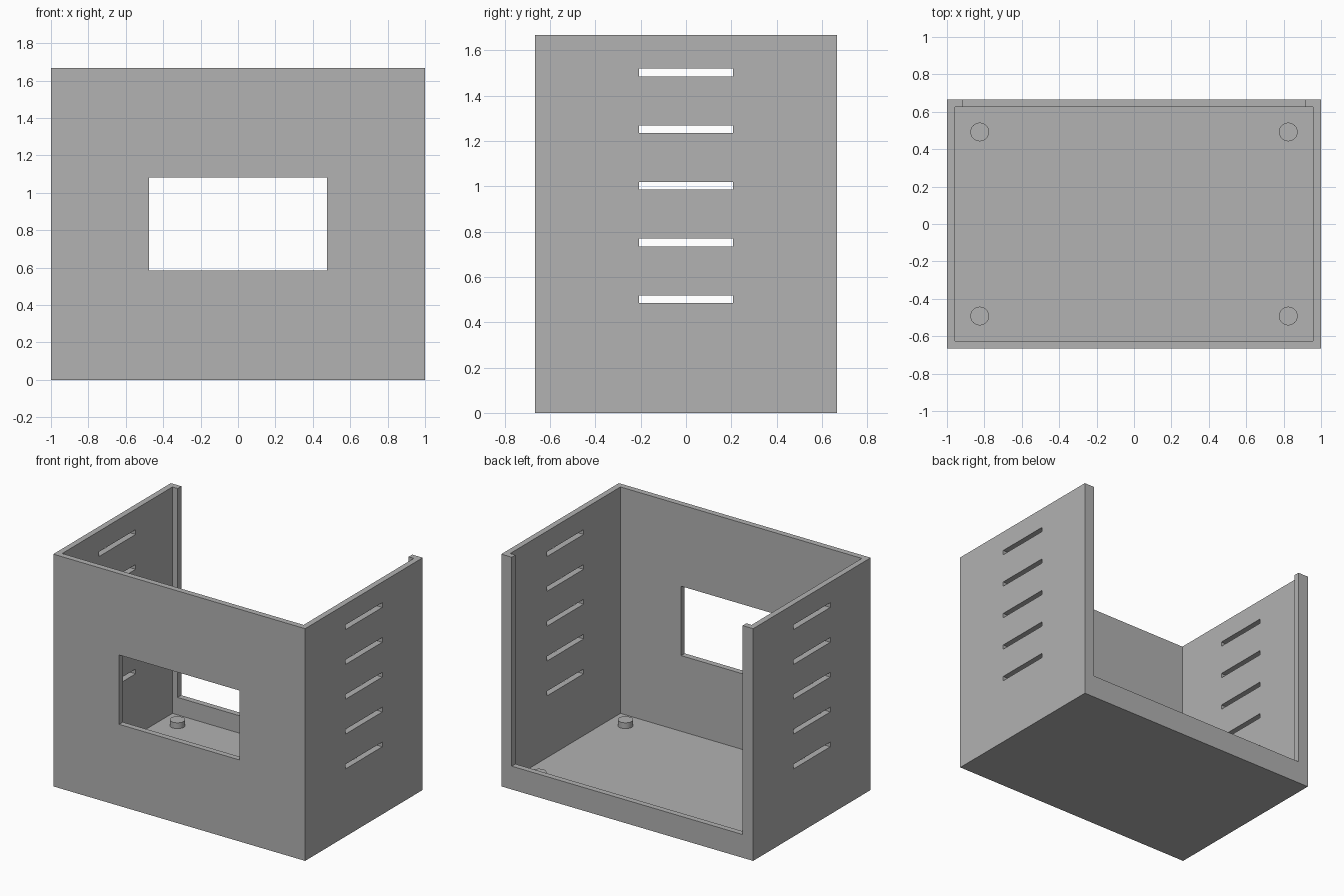
import bpy
import bmesh
import math
from mathutils import Matrix, Vector

old = bpy.data.objects.get("Cube")
if old:
    bpy.data.objects.remove(old, do_unlink=True)

WIDTH, DEPTH, HEIGHT, WALL = 2.0, 4 / 3, 5 / 3, 0.0417

grey = bpy.data.materials.new("plain grey")
grey.use_nodes = True
colour = (0.445, 0.445, 0.445, 1)
grey.diffuse_color = colour
grey.node_tree.nodes["Principled BSDF"].inputs["Base Color"].default_value = colour


def finish(name, bm):
    mesh = bpy.data.meshes.new(name)
    bm.to_mesh(mesh)
    bm.free()
    mesh.materials.append(grey)
    obj = bpy.data.objects.new(name, mesh)
    bpy.context.collection.objects.link(obj)
    return obj


def box(name, low, high):
    low, high = Vector(low), Vector(high)
    bm = bmesh.new()
    place = Matrix.Translation((low + high) / 2) @ Matrix.Diagonal((high - low).to_4d())
    bmesh.ops.create_cube(bm, size=1, matrix=place)
    return finish(name, bm)


def cut(target, low, high):
    cutter = box("cutter", low, high)
    cutter.hide_render = True
    mod = target.modifiers.new("cut", "BOOLEAN")
    mod.operation = "DIFFERENCE"
    mod.solver = "EXACT"
    mod.object = cutter
    bpy.context.view_layer.objects.active = target
    bpy.ops.object.modifier_apply(modifier=mod.name)
    bpy.data.objects.remove(cutter, do_unlink=True)


# Open-topped case
hx, hy = WIDTH / 2, DEPTH / 2
case = box("case", (-hx, -hy, 0), (hx, hy, HEIGHT))
cut(case, (WALL - hx, WALL - hy, WALL), (hx - WALL, hy - WALL, 2))

# Back opening, leaving a low sill and two narrow side lips
cut(case, (-0.917, 0.5, 0.167), (0.917, 0.8, 2))

# Front window
cut(case, (-0.477, -0.8, 0.585), (0.477, -0.5, 1.083))

# Vent slots through both side walls
for i in range(5):
    z = 0.502 + 0.25 * i
    cut(case, (-1.2, -0.208, z - 0.017), (1.2, 0.208, z + 0.017))

# Round mounting pegs on the floor
for side, x in (("left", 0.825), ("right", -0.825)):
    for end, y in (("front", -0.492), ("back", 0.492)):
        bm = bmesh.new()
        bmesh.ops.create_cone(bm, cap_ends=True, segments=32, radius1=0.05,
                              radius2=0.05, depth=0.06,
                              matrix=Matrix.Translation((x, y, 0.0535)))
        peg = finish(f"{end}_{side}_peg", bm)
        bpy.ops.object.select_all(action="DESELECT")
        peg.select_set(True)
        bpy.context.view_layer.objects.active = peg
        bpy.ops.object.shade_smooth_by_angle(angle=math.radians(30))
